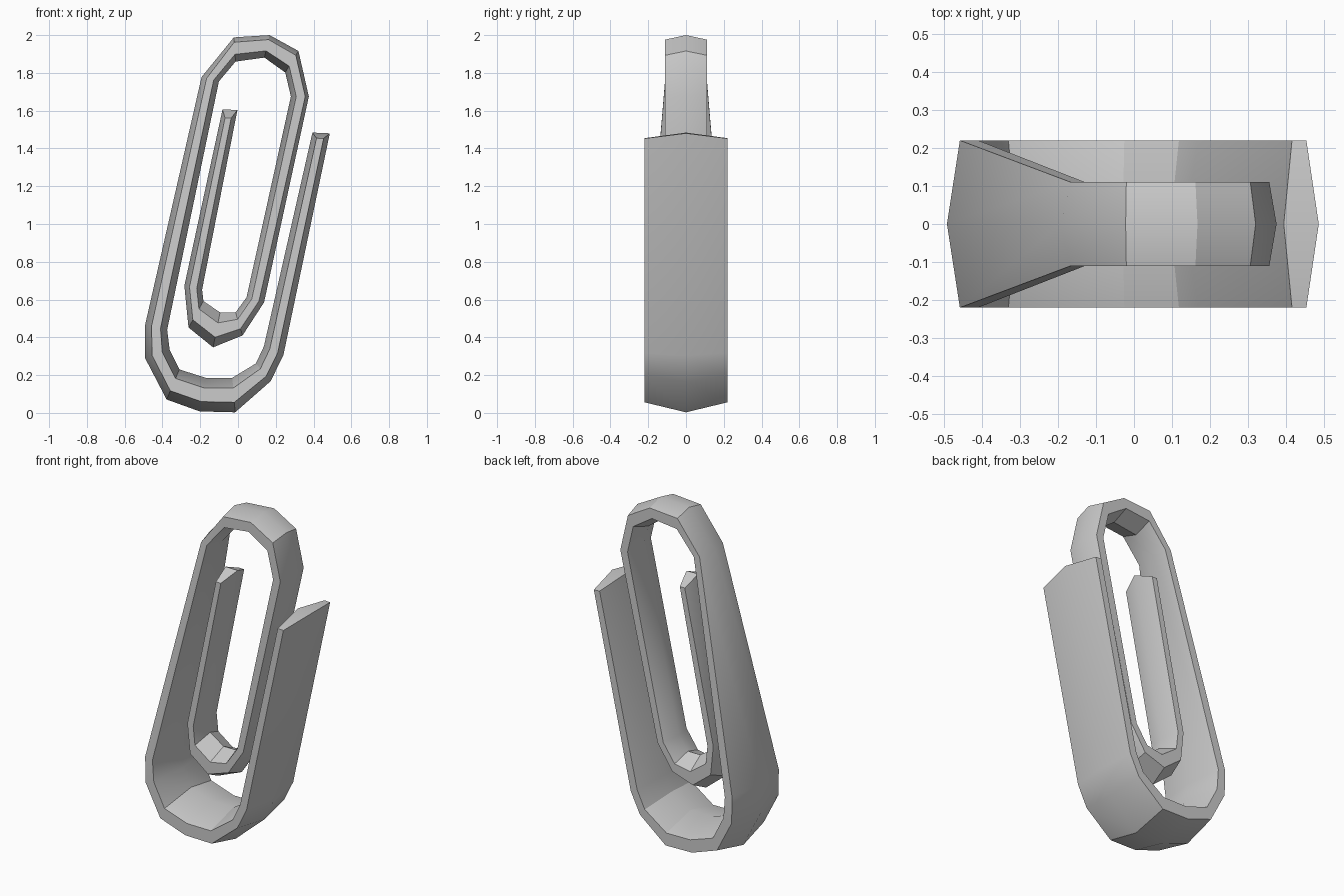
import bpy, bmesh, math
from mathutils import Vector

if "Cube" in bpy.data.objects:
    bpy.data.objects.remove(bpy.data.objects["Cube"])

# Stations along the wire: outer ridge x, z, inner ridge x, z
path = [
    (0.486, 1.480, 0.394, 1.484),
    (0.240, 0.304, 0.137, 0.352),
    (0.172, 0.167, 0.095, 0.262),
    (-0.015, 0.003, -0.030, 0.186),
    (-0.203, 0.008, -0.172, 0.186),
    (-0.378, 0.071, -0.310, 0.230),
    (-0.492, 0.290, -0.362, 0.335),
    (-0.492, 0.465, -0.375, 0.440),
    (-0.193, 1.778, -0.101, 1.755),
    (-0.022, 1.988, -0.013, 1.860),
    (0.167, 2.000, 0.140, 1.881),
    (0.320, 1.916, 0.250, 1.802),
    (0.375, 1.675, 0.280, 1.675),
    (0.138, 0.585, 0.045, 0.611),
    (0.024, 0.410, -0.013, 0.532),
    (-0.132, 0.347, -0.095, 0.532),
    (-0.262, 0.452, -0.183, 0.592),
    (-0.284, 0.673, -0.190, 0.653),
    (-0.082, 1.606, -0.003, 1.604),
]
WIDE, NARROW = 0.22, 0.11


def section(i):
    """Six-sided cross-section with ridges on the middle plane."""
    ox, oz, ix, iz = path[i]
    o, n = Vector((ox, 0, oz)), Vector((ix, 0, iz))
    w = WIDE if i < 8 else NARROW
    f = 0.2 if 9 <= i <= 12 else 0.29
    back = Vector()
    if i in (0, len(path) - 1):  # cut ends rise to a ridge
        nb = path[1 if i == 0 else -2]
        d = Vector((nb[0] - ox, 0, nb[1] - oz)).normalized()
        back = d * (0.029 if i == 0 else 0.045)
    a, b = o.lerp(n, f) + back, o.lerp(n, 0.7) + back
    y = Vector((0, w, 0))
    return [o, a + y, b + y, n, b - y, a - y]


# Bent clip wire
bm = bmesh.new()
rings = [[bm.verts.new(p) for p in section(i)] for i in range(len(path))]
for r, s in zip(rings, rings[1:]):
    for k in range(6):
        j = (k + 1) % 6
        bm.faces.new((r[k], r[j], s[j], s[k]))
for r in (rings[0], rings[-1]):
    bm.faces.new((r[0], r[1], r[2], r[3]))
    bm.faces.new((r[0], r[3], r[4], r[5]))
bmesh.ops.recalc_face_normals(bm, faces=bm.faces[:])
mesh = bpy.data.meshes.new("clip_wire")
bm.to_mesh(mesh)
bm.free()
clip = bpy.data.objects.new("clip_wire", mesh)
bpy.context.collection.objects.link(clip)
bpy.context.view_layer.objects.active = clip
clip.select_set(True)
bpy.ops.object.shade_smooth_by_angle(angle=math.radians(30))
